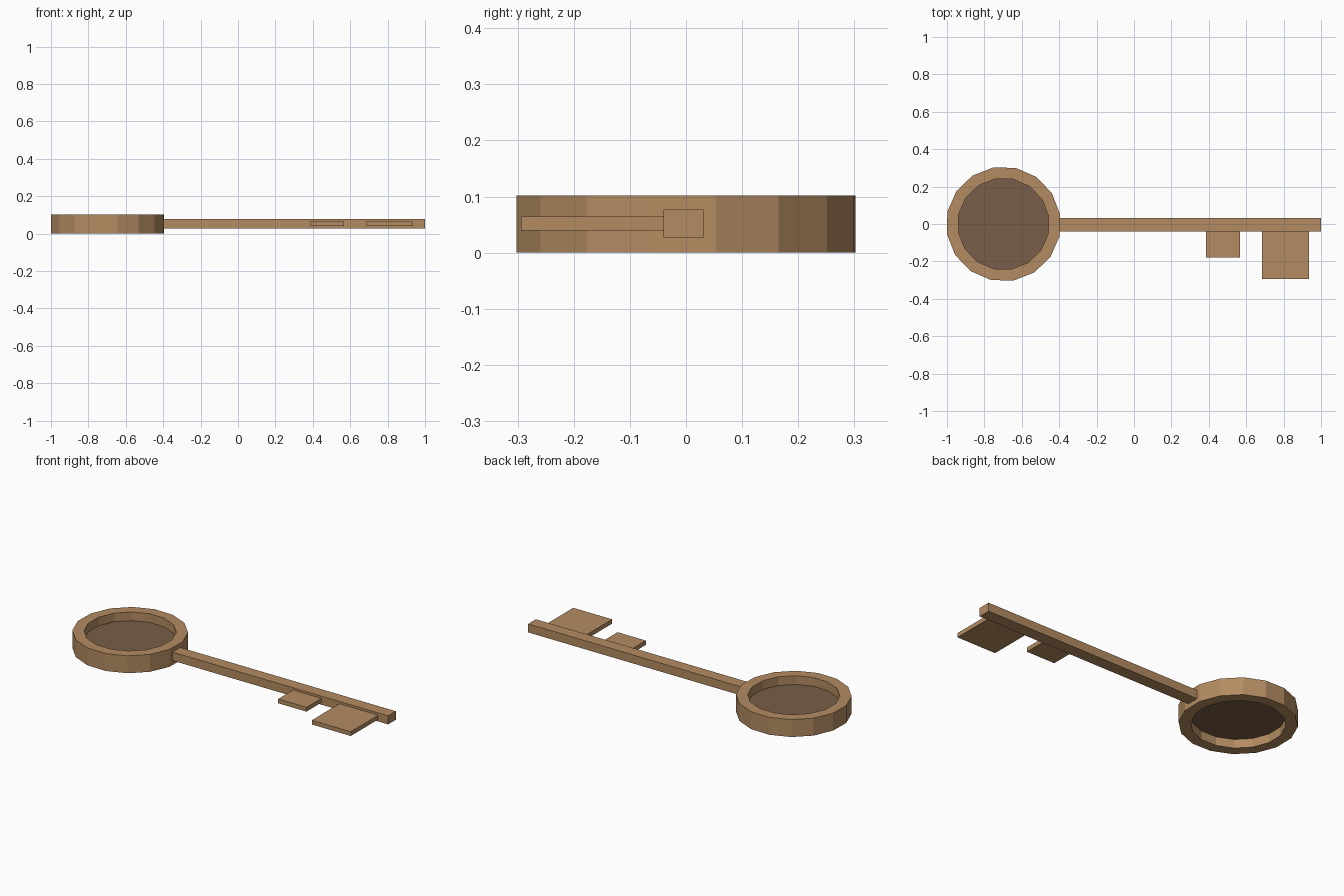
import bpy, bmesh, math

if "Cube" in bpy.data.objects:
    bpy.data.objects.remove(bpy.data.objects["Cube"])

RING_X, SIDES, TURN = -0.698, 16, math.radians(10)
MID_Z = 0.051


def material(name, rgb):
    m = bpy.data.materials.new(name)
    m.diffuse_color = (*rgb, 1)
    m.use_nodes = True
    m.node_tree.nodes["Principled BSDF"].inputs["Base Color"].default_value = m.diffuse_color
    return m


brass = material("brass", (0.45, 0.26, 0.12))
dark = material("dark_inlay", (0.19, 0.11, 0.065))


def add_object(name, bm, mat):
    bmesh.ops.recalc_face_normals(bm, faces=bm.faces)
    mesh = bpy.data.meshes.new(name)
    bm.to_mesh(mesh)
    bm.free()
    mesh.materials.append(mat)
    obj = bpy.data.objects.new(name, mesh)
    bpy.context.collection.objects.link(obj)
    return obj


def circle(bm, r, z):
    angles = [TURN + 2 * math.pi * i / SIDES for i in range(SIDES)]
    return [bm.verts.new((RING_X + r * math.cos(a), r * math.sin(a), z)) for a in angles]


def box(name, x, y, z):
    bm = bmesh.new()
    bmesh.ops.create_cube(bm, size=1)
    for v in bm.verts:
        v.co = [lo if c < 0 else hi for c, (lo, hi) in zip(v.co, (x, y, z))]
    return add_object(name, bm, brass)


# Bow: square-section ring
bm = bmesh.new()
loops = [circle(bm, r, z) for r, z in
         ((0.307, 0), (0.307, 0.102), (0.245, 0.102), (0.245, 0))]
for k in range(4):
    a, b = loops[k], loops[(k + 1) % 4]
    for i in range(SIDES):
        j = (i + 1) % SIDES
        bm.faces.new((a[i], a[j], b[j], b[i]))
add_object("bow_ring", bm, brass)

# Thin inlay filling the bow at mid height
bm = bmesh.new()
bm.faces.new(circle(bm, 0.245, MID_Z))
add_object("bow_inlay", bm, dark)

# Shaft and the two teeth of the bit
box("shaft", (-0.40, 1.0), (-0.04, 0.031), (0.027, 0.077))
box("small_tooth", (0.385, 0.568), (-0.178, -0.04), (0.039, 0.064))
box("large_tooth", (0.684, 0.936), (-0.294, -0.04), (0.039, 0.064))
